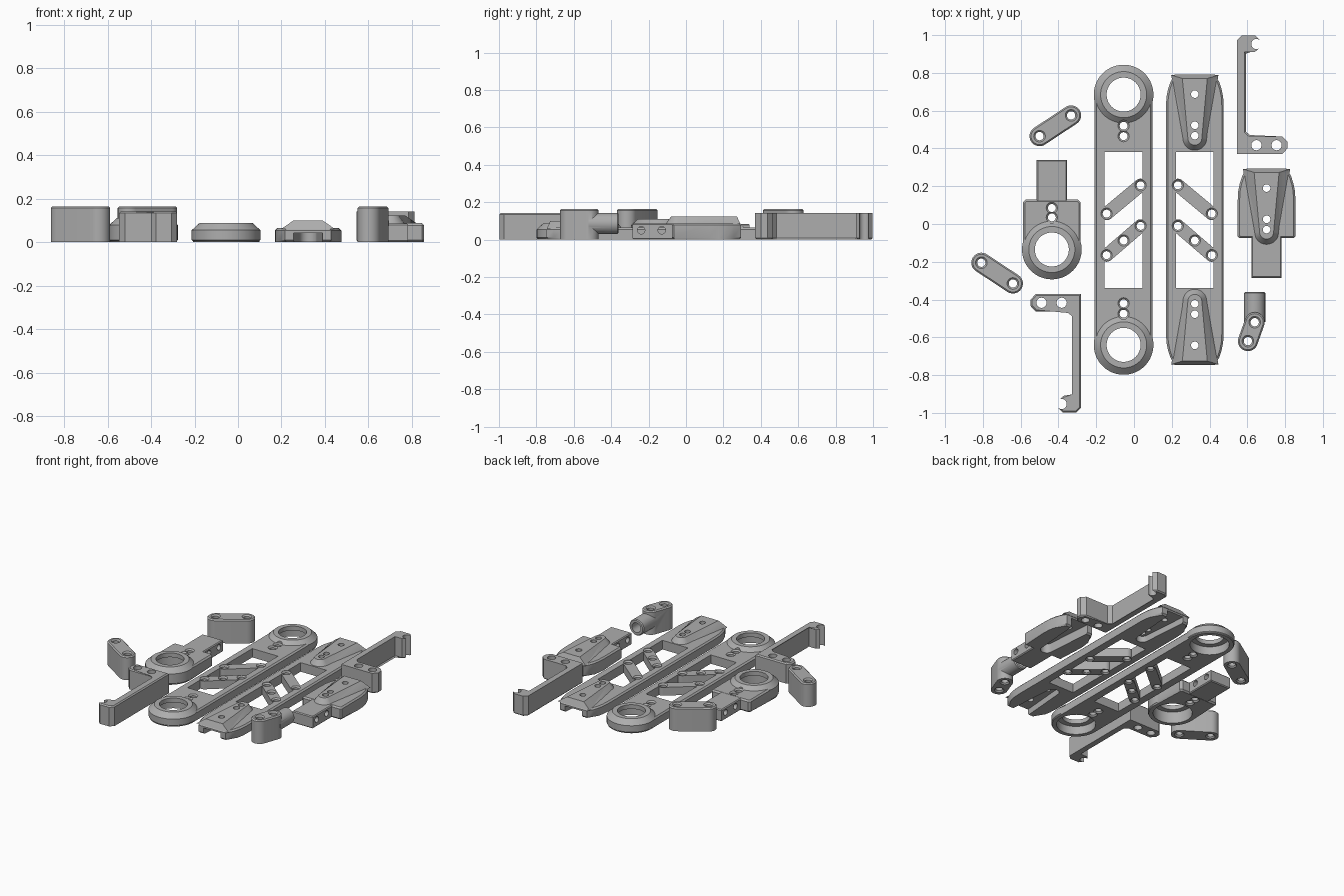
import bpy, bmesh, math
from mathutils import Matrix

if "Cube" in bpy.data.objects:
    bpy.data.objects.remove(bpy.data.objects["Cube"])

grey = bpy.data.materials.new("grey_plastic")
grey.diffuse_color = (0.42, 0.42, 0.42, 1)
grey.use_nodes = True
grey.node_tree.nodes["Principled BSDF"].inputs["Base Color"].default_value = grey.diffuse_color
MID_Y = 0.0225          # middle of the two long plates


def make(bm):
    me = bpy.data.meshes.new("part")
    bmesh.ops.recalc_face_normals(bm, faces=bm.faces)
    bm.to_mesh(me)
    bm.free()
    ob = bpy.data.objects.new("part", me)
    bpy.context.collection.objects.link(ob)
    return ob


def loft(layers, matrix=None):
    """Solid through outlines of equal point count, each (points, z)."""
    bm = bmesh.new()
    rings = [[bm.verts.new((x, y, z)) for x, y in pts] for pts, z in layers]
    n = len(rings[0])
    for a, b in zip(rings, rings[1:]):
        for i in range(n):
            j = (i + 1) % n
            bm.faces.new((a[i], a[j], b[j], b[i]))
    bm.faces.new(rings[0][::-1])
    bm.faces.new(rings[-1])
    if matrix:
        bm.transform(matrix)
    return make(bm)


def prism(pts, z0, z1, low=0.0, high=0.0):
    """Upright solid with chamfered lower and upper rims."""
    bm = bmesh.new()
    bot = [bm.verts.new((x, y, z0)) for x, y in pts]
    top = [bm.verts.new((x, y, z1)) for x, y in pts]
    n = len(pts)
    for i in range(n):
        j = (i + 1) % n
        bm.faces.new((bot[i], bot[j], top[j], top[i]))
    bm.faces.new(bot[::-1])
    bm.faces.new(top)
    for z, w in ((z0, low), (z1, high)):
        if w:
            es = [e for e in bm.edges if all(abs(v.co.z - z) < 1e-5 for v in e.verts)]
            bmesh.ops.bevel(bm, geom=es, offset=w, segments=1, affect='EDGES')
    return make(bm)


def circle(x, y, r, n=40):
    return [(x + r * math.cos(2 * math.pi * i / n), y + r * math.sin(2 * math.pi * i / n)) for i in range(n)]


def rect(x0, x1, y0, y1):
    return [(x0, y0), (x1, y0), (x1, y1), (x0, y1)]


def capsule(p, q, r, n=20):
    a = math.atan2(q[1] - p[1], q[0] - p[0])
    out = []
    for c, s in ((q, a - math.pi / 2), (p, a + math.pi / 2)):
        out += [(c[0] + r * math.cos(s + math.pi * i / n), c[1] + r * math.sin(s + math.pi * i / n))
                for i in range(n + 1)]
    return out


def hole(x, y, r, top=0.3, sink=0.0):
    """Through-hole cutter, with an optional countersink at height top."""
    c = lambda k: circle(x, y, k, 24)
    if not sink:
        return loft([(c(r), -0.1), (c(r), 0.3)])
    return loft([(c(r + sink), -0.1), (c(r + sink), 0), (c(r), sink), (c(r), top - sink),
                 (c(r + sink), top), (c(r + sink), top + 0.1)])


def cross_hole(x, y, z, r):
    return loft([(circle(0, 0, r, 24), -0.2), (circle(0, 0, r, 24), 0.2)],
                Matrix.Translation((x, y, z)) @ Matrix.Rotation(math.pi / 2, 4, 'Y'))


def build(name, solids, cutters):
    """Join solids, subtract cutters, apply and shade."""
    ob = solids[0]
    for group, op in ((solids[1:], 'UNION'), (cutters, 'DIFFERENCE')):
        for t in group:
            m = ob.modifiers.new("cut", 'BOOLEAN')
            m.object, m.operation, m.solver = t, op, 'EXACT'
    dg = bpy.context.evaluated_depsgraph_get()
    me = bpy.data.meshes.new_from_object(ob.evaluated_get(dg))
    ob.modifiers.clear()
    ob.data = me
    for t in solids[1:] + cutters:
        bpy.data.objects.remove(t)
    ob.name = me.name = name
    me.materials.clear()
    me.materials.append(grey)
    bpy.ops.object.select_all(action='DESELECT')
    ob.select_set(True)
    bpy.context.view_layer.objects.active = ob
    bpy.ops.object.shade_smooth_by_angle(angle=math.radians(30))


# Bearing ring with conical rim, and its cutters (seat below, bore through)
def ring(x, y, h):
    return loft([(circle(x, y, r, 64), z) for r, z in
                 ((0.148, 0), (0.158, 0.01), (0.158, h - 0.033), (0.122, h))])


def ring_cuts(x, y, h):
    return [prism(circle(x, y, 0.125, 64), -0.1, h - 0.03), prism(circle(x, y, 0.09, 64), -0.1, 0.3)]


# Tapered raised pad running inward from an end at y, in direction d
def taper(x, y, d, w0, w1, t0, t1, n=16):
    c = t1 - w1
    pts = [(w0, t0)] + [(w1 * math.cos(math.pi * i / n), c + w1 * math.sin(math.pi * i / n))
                        for i in range(n + 1)] + [(-w0, t0)]
    return [(x + d * a, y + d * b) for a, b in pts]


def pad(x, y, d, z0, z1):
    return loft([(taper(x, y, d, 0.125, 0.066, 0.004, 0.405), z0),
                 (taper(x, y, d, 0.066, 0.037, 0.022, 0.375), z1)])


def pad_cuts(x, y, d, depth):
    cuts = [prism(taper(x, y, d, 0.07, 0.04, -0.05, 0.365), -0.1, depth)]
    return cuts + [hole(x, y + d * t, 0.02) for t in (0.105, 0.27, 0.325)]


# Curved shoulder of the pad plates: (half width, distance from end)
SHOULDER = [(0.153, 0.17), (0.150, 0.12), (0.142, 0.08), (0.129, 0.04), (0.105, 0.0)]


# Window and diagonal struts shared by the long plates
def struts(x, s, h):
    ends = (((-0.09, 0.055), (0.09, 0.205)), ((-0.09, -0.165), (0.09, -0.01)))
    return [prism(capsule((x + s * a[0], a[1]), (x + s * b[0], b[1]), 0.035), 0.002, h - 0.002) for a, b in ends]


def strut_holes(x, s, h):
    pts = ((-0.09, 0.055), (0.09, 0.205), (-0.09, -0.165), (0, -0.0875), (0.09, -0.01))
    return [hole(x + s * a, b, 0.021, h - 0.002, 0.009) for a, b in pts]


def window(plate, x):
    cut = prism(rect(x - 0.1, x + 0.1, -0.34, 0.38), -0.1, 0.3)
    m = plate.modifiers.new("window", 'BOOLEAN')
    m.object, m.operation, m.solver = cut, 'DIFFERENCE', 'EXACT'
    me = bpy.data.meshes.new_from_object(plate.evaluated_get(bpy.context.evaluated_depsgraph_get()))
    plate.modifiers.clear()
    plate.data = me
    bpy.data.objects.remove(cut)
    return plate


# Long plate with a bearing ring at each end
X, H = -0.055, 0.062
ya, yb = MID_Y - 0.6625, MID_Y + 0.6625
plate = window(prism(capsule((X, ya), (X, yb), 0.153, 32), 0, H, 0.01, 0.01), X)
build("long_bearing_plate", [plate, ring(X, ya, 0.088), ring(X, yb, 0.088)] + struts(X, 1, H),
      ring_cuts(X, ya, 0.088) + ring_cuts(X, yb, 0.088) + strut_holes(X, 1, H)
      + [hole(X, MID_Y + k, 0.021, H, 0.009) for k in (-0.4975, -0.4425, 0.4425, 0.4975)])

# Long plate with a tapered pad at each end
X, H = 0.322, 0.064
half = 0.77
upper = [(w, half - t) for w, t in SHOULDER] + [(-w, half - t) for w, t in SHOULDER[::-1]]
outline = [(X + a, MID_Y + b) for a, b in upper + [(-a, -b) for a, b in upper]]
plate = window(prism(outline, 0, H, 0.01, 0.01), X)
build("long_pad_plate", [plate, pad(X, MID_Y + half, -1, H - 0.004, 0.1), pad(X, MID_Y - half, 1, H - 0.004, 0.1)]
      + struts(X, -1, H), pad_cuts(X, MID_Y + half, -1, 0.043) + pad_cuts(X, MID_Y - half, 1, 0.043)
      + strut_holes(X, -1, H))

# Short bearing plate with a drilled tongue
X, Y, H = -0.435, -0.135, 0.085
arc = [(X + 0.153 * math.cos(math.pi + math.pi * i / 32), Y + 0.153 * math.sin(math.pi + math.pi * i / 32))
       for i in range(33)]
body = prism(arc + [(X + 0.153, 0.115), (X + 0.138, 0.13), (X - 0.138, 0.13), (X - 0.153, 0.115)], 0, H, 0.01, 0.01)
build("short_bearing_plate", [body, prism(rect(X - 0.08, X + 0.08, 0.05, 0.34), 0.001, H - 0.001, 0.006, 0.006),
                              ring(X, Y, 0.111)],
      ring_cuts(X, Y, 0.111) + [hole(X, y, 0.021, H, 0.009) for y in (0.085, 0.035)]
      + [cross_hole(X, y, 0.05, 0.02) for y in (0.185, 0.295)])

# Short pad plate with a drilled tongue
X, Y, H = 0.702, 0.295, 0.087
upper = [(X + w, Y - t) for w, t in SHOULDER] + [(X - w, Y - t) for w, t in SHOULDER[::-1]]
body = prism(upper + [(X - 0.153, -0.065), (X - 0.143, -0.075), (X + 0.143, -0.075), (X + 0.153, -0.065)],
             0, H, 0.01, 0.01)
build("short_pad_plate", [body, prism(rect(X - 0.08, X + 0.08, -0.285, 0), 0.001, H - 0.001, 0.006, 0.006),
                          pad(X, Y, -1, H - 0.004, 0.123)],
      pad_cuts(X, Y, -1, 0.065) + [cross_hole(X, y, 0.05, 0.02) for y in (-0.13, -0.24)])

# Pair of tall offset brackets, one turned half way round
PROFILE = [(0.545, 0.37), (0.785, 0.37), (0.812, 0.4), (0.812, 0.435), (0.785, 0.463), (0.61, 0.463),
           (0.585, 0.485), (0.585, 0.91), (0.64, 0.91), (0.665, 0.935), (0.665, 0.975), (0.642, 0.998),
           (0.57, 0.998), (0.545, 0.973)]
for name, s, low, high in (("right_bracket", 1, 0.008, 0), ("left_bracket", -1, 0, 0.008)):
    put = lambda p: p if s == 1 else (0.265 - p[0], -p[1])
    build(name, [prism([put(p) for p in PROFILE], 0, 0.142, low, high)],
          [hole(*put(p), 0.027) for p in ((0.648, 0.417), (0.755, 0.417), (0.648, 0.953))])

# Two tall links
for name, p, q in (("rear_link", (-0.5, 0.465), (-0.333, 0.575)), ("side_link", (-0.808, -0.205), (-0.641, -0.315))):
    build(name, [prism(capsule(p, q, 0.053), 0, 0.165, 0.008, 0.008)],
          [hole(*c, 0.022, 0.165, 0.009) for c in (p, q)])

# Socket joint: short link with a horizontal tube
p, q = (0.603, -0.62), (0.639, -0.52)
along_y = Matrix.Translation((q[0], 0, 0.087)) @ Matrix.Rotation(math.pi / 2, 4, 'X')
tube = loft([(circle(0, 0, r), z) for r, z in ((0.05, 0.36), (0.056, 0.366), (0.056, 0.52))], along_y)
bore = loft([(circle(0, 0, 0.034), 0.3), (circle(0, 0, 0.034), 0.46)], along_y)
build("socket_joint", [prism(capsule(p, q, 0.053), 0, 0.165, 0.008, 0.008), tube],
      [bore] + [hole(*c, 0.022, 0.165, 0.009) for c in (p, q)])
